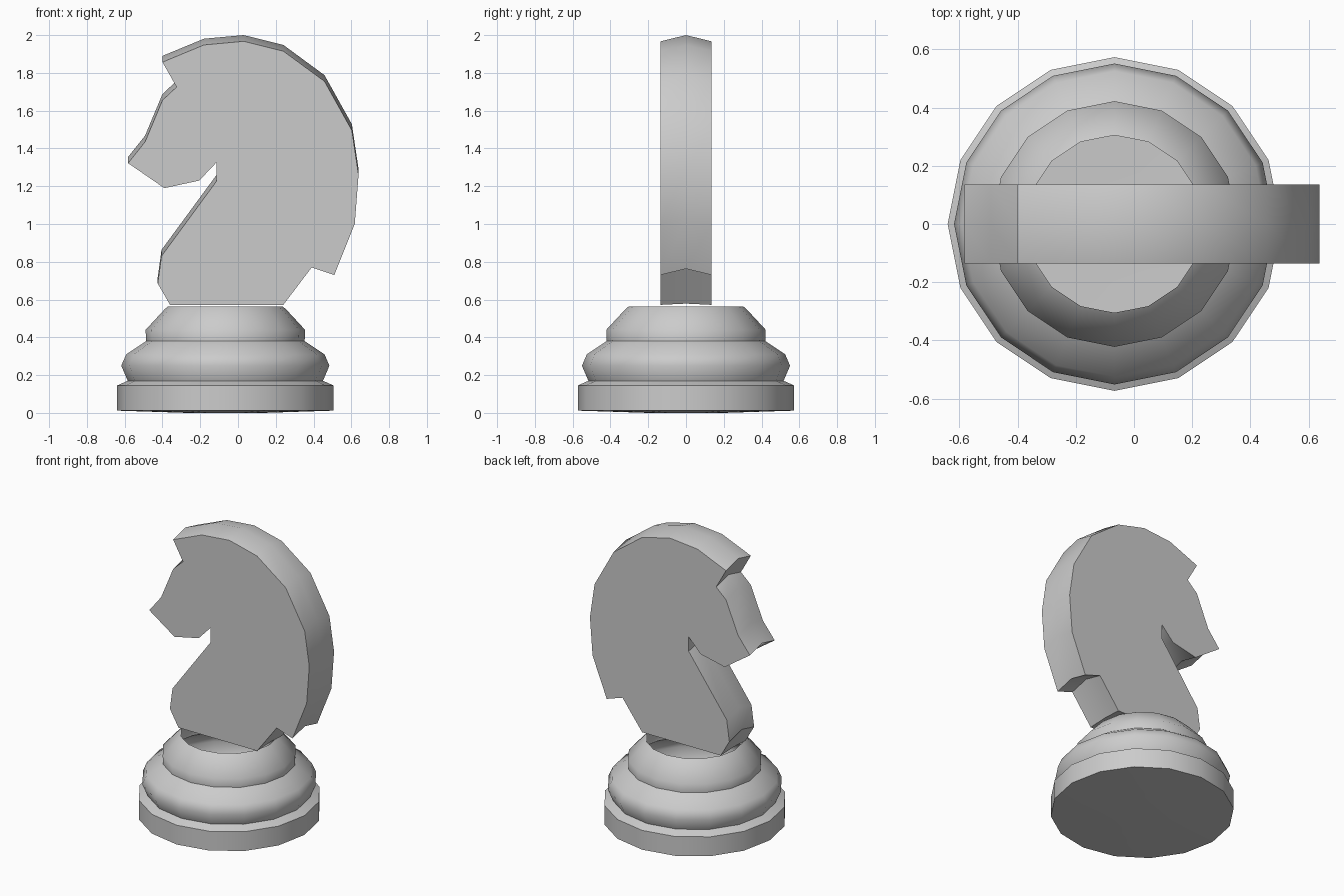
import bpy, bmesh, math

if "Cube" in bpy.data.objects:
    bpy.data.objects.remove(bpy.data.objects["Cube"])


def finish(name, bm, angle):
    bmesh.ops.recalc_face_normals(bm, faces=bm.faces)
    mesh = bpy.data.meshes.new(name)
    bm.to_mesh(mesh)
    bm.free()
    ob = bpy.data.objects.new(name, mesh)
    bpy.context.collection.objects.link(ob)
    bpy.ops.object.select_all(action='DESELECT')
    ob.select_set(True)
    bpy.context.view_layer.objects.active = ob
    bpy.ops.object.shade_smooth_by_angle(angle=math.radians(angle))
    return ob


def bridge(bm, a, b):
    n = len(a)
    for i in range(n):
        j = (i + 1) % n
        bm.faces.new((a[i], a[j], b[j], b[i]))


# Turned base: 16 sides, open at the top, closed underneath
SIDES, CX = 16, -0.067
profile = [(0.2, 0.0), (0.573, 0.012), (0.573, 0.145), (0.517, 0.17),
           (0.551, 0.25), (0.525, 0.31), (0.42, 0.38), (0.422, 0.44), (0.32, 0.55),
           (0.305, 0.562)]
bm = bmesh.new()
rings = []
for r, z in profile:
    rings.append([bm.verts.new((CX + r * math.cos(2 * math.pi * i / SIDES),
                                r * math.sin(2 * math.pi * i / SIDES), z))
                  for i in range(SIDES)])
for a, b in zip(rings, rings[1:]):
    bridge(bm, a, b)
bm.faces.new(rings[0])
finish("base", bm, 50)

# Horse head: flat silhouette with a raised line along the middle of its edge
outline = [(-0.36, 0.572), (0.24, 0.572), (0.39, 0.77), (0.51, 0.73),
           (0.618, 1.0), (0.638, 1.26), (0.603, 1.495), (0.458, 1.755),
           (0.24, 1.915), (0.03, 1.967), (-0.18, 1.948), (-0.4, 1.857),
           (-0.325, 1.725), (-0.4, 1.655), (-0.492, 1.435), (-0.582, 1.322),
           (-0.39, 1.19), (-0.205, 1.23), (-0.115, 1.325), (-0.115, 1.225),
           (-0.405, 0.83), (-0.425, 0.685)]
bm = bmesh.new()
rows = []
for y, lift in ((-0.135, 0), (0, 0.033), (0.135, 0)):
    rows.append([bm.verts.new((x, y, z + (lift if z > 0.6 else lift * 0.2)))
                 for x, z in outline])
bridge(bm, rows[0], rows[1])
bridge(bm, rows[1], rows[2])
bm.faces.new(rows[0])
bm.faces.new(rows[2])
finish("horse_head", bm, 35)
